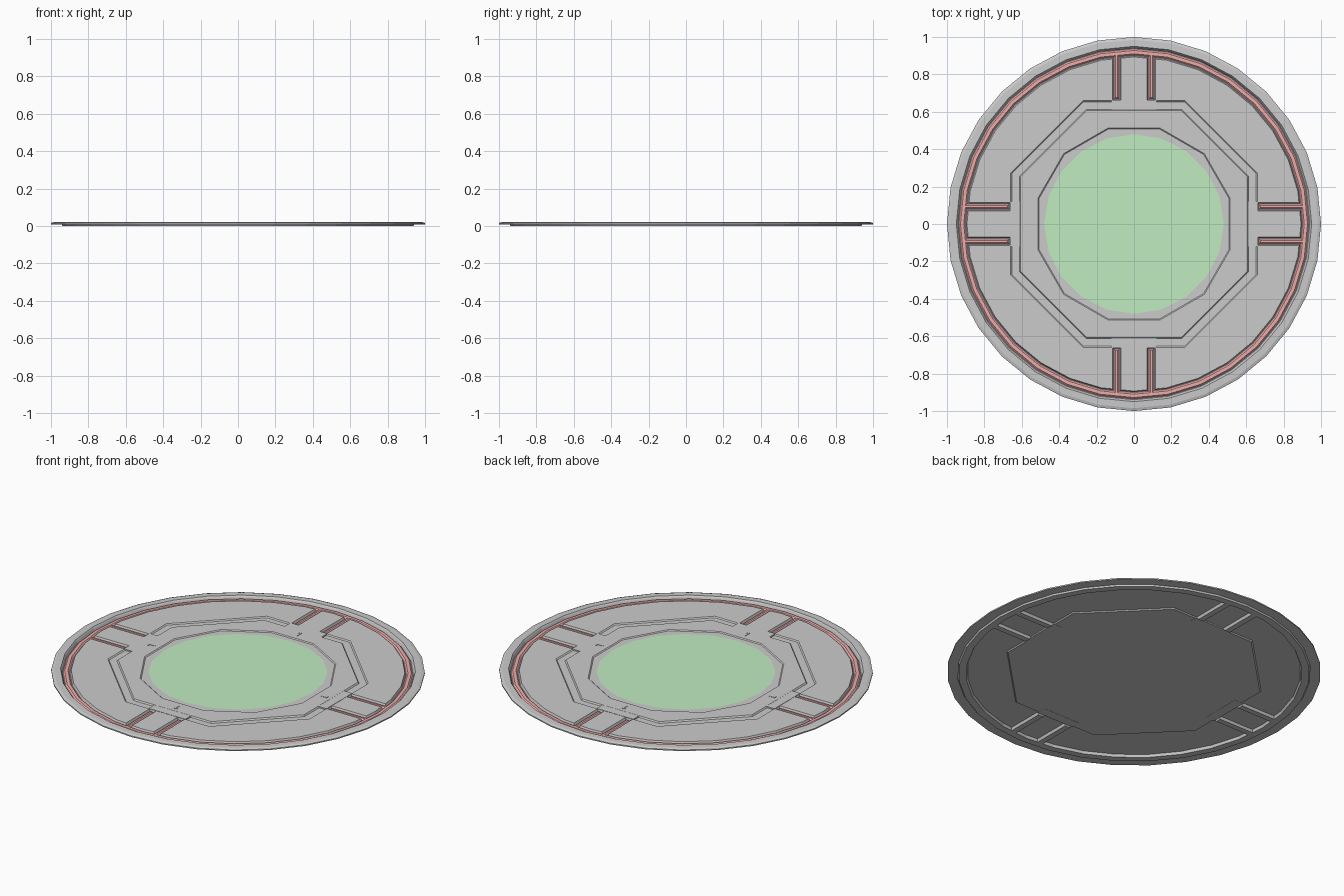
import bpy, bmesh
from math import sin, cos, pi, hypot
from mathutils import Matrix, Vector

if "Cube" in bpy.data.objects:
    bpy.data.objects.remove(bpy.data.objects["Cube"])


def ring(bm, n, r, z, phase=0.0):
    vs = [bm.verts.new((r * cos(2 * pi * i / n + phase), r * sin(2 * pi * i / n + phase), z))
          for i in range(n)]
    return [bm.edges.new((vs[i], vs[(i + 1) % n])) for i in range(n)]


def stepped_sheet(profile):
    """Bridge polygon rings (sides, radius, z, phase) into an upward facing sheet."""
    bm = bmesh.new()
    loops = [ring(bm, *p) for p in profile]
    for a, b in zip(loops, loops[1:]):
        bmesh.ops.bridge_loops(bm, edges=a + b)
    face_up(bm)
    return bm


def face_up(bm):
    bm.normal_update()
    down = [f for f in bm.faces if f.normal.z < 0]
    if down:
        bmesh.ops.reverse_faces(bm, faces=down)
    bm.normal_update()


def finish(bm, name, color=None):
    me = bpy.data.meshes.new(name)
    bm.to_mesh(me)
    bm.free()
    ob = bpy.data.objects.new(name, me)
    bpy.context.collection.objects.link(ob)
    if color:
        mat = bpy.data.materials.new(name + "_colour")
        mat.diffuse_color = color
        mat.use_nodes = True
        mat.node_tree.nodes["Principled BSDF"].inputs["Base Color"].default_value = mat.diffuse_color
        me.materials.append(mat)
    return ob


def add_box(bm, x0, x1, y0, y1, z0, z1, turn):
    m = (Matrix.Rotation(turn, 4, 'Z')
         @ Matrix.Translation(((x0 + x1) / 2, (y0 + y1) / 2, (z0 + z1) / 2))
         @ Matrix.Diagonal((x1 - x0, y1 - y0, z1 - z0, 1)))
    bmesh.ops.create_cube(bm, size=1, matrix=m)


PLATE_Z = 0.015
OCT = pi / 8


def plate_with_track():
    """Flat plate cut along the track; returns the mesh and the track faces."""
    bm = stepped_sheet([(32, 0.945, PLATE_Z), (32, 0.893, PLATE_Z), (8, 0.714, PLATE_Z, OCT)])
    for axis in (Vector((1, 0, 0)), Vector((0, 1, 0))):
        for d in (-0.115, -0.07, 0.07, 0.115):
            bmesh.ops.bisect_plane(bm, geom=bm.verts[:] + bm.edges[:] + bm.faces[:],
                                   plane_co=axis * d, plane_no=axis, dist=1e-5)
    face_up(bm)
    track = []
    for f in bm.faces:
        c = f.calc_center_median()
        if hypot(c.x, c.y) > 0.895 or any(0.07 < abs(v) < 0.115 for v in (c.x, c.y)):
            track.append(f)
    return bm, track


# Main plate with the sunken ring and spoke channels
bm, track = plate_with_track()
bmesh.ops.inset_region(bm, faces=track, use_boundary=True, use_even_offset=True,
                       thickness=0.006, depth=-0.014)
low = min(v.co.z for v in bm.verts)
bmesh.ops.translate(bm, verts=[v for v in bm.verts if v.co.z < PLATE_Z - 0.005],
                    vec=(0, 0, -low))
finish(bm, "main_plate")

# Red strips lying in the channels
bm, track = plate_with_track()
bmesh.ops.inset_region(bm, faces=track, use_boundary=True, use_even_offset=True,
                       thickness=0.009, depth=0)
keep = set(track)
bmesh.ops.delete(bm, geom=[f for f in bm.faces if f not in keep], context='FACES')
bmesh.ops.translate(bm, verts=bm.verts[:], vec=(0, 0, 0.003 - PLATE_Z))
bm.normal_update()
bmesh.ops.inset_region(bm, faces=bm.faces[:], use_boundary=True, use_even_offset=True,
                       thickness=0.008, depth=0.008)
finish(bm, "red_strips", (0.85, 0.42, 0.41, 1))

# Outer rim: closed chamfered band
bm = bmesh.new()
section = [(0.945, 0.008), (1.0, 0.009), (1.0, 0.016), (0.985, 0.021), (0.95, 0.022),
           (0.945, 0.015)]
loops = [ring(bm, 32, r, z) for r, z in section]
for a, b in zip(loops, loops[1:] + loops[:1]):
    bmesh.ops.bridge_loops(bm, edges=a + b)
bmesh.ops.recalc_face_normals(bm, faces=bm.faces[:])
finish(bm, "outer_rim")

# Octagonal groove and inner collar
bm = stepped_sheet([(8, 0.714, PLATE_Z, OCT), (8, 0.707, 0.009, OCT), (8, 0.664, 0.009, OCT),
                    (8, 0.658, 0.017, OCT), (12, 0.532, 0.017, OCT * 2 / 3),
                    (12, 0.526, 0.012, OCT * 2 / 3), (20, 0.48, 0.012)])
finish(bm, "inner_collar")

# Bridges across the groove and small hooked latches on the four sides
bridges, latches = bmesh.new(), bmesh.new()
for k in range(4):
    t = k * pi / 2
    add_box(bridges, -0.12, 0.12, 0.605, 0.662, 0.008, 0.0165, t)
    add_box(latches, 0.0, 0.008, 0.545, 0.585, 0.016, 0.019, t)
    add_box(latches, -0.012, 0.0, 0.577, 0.585, 0.016, 0.019, t)
finish(bridges, "groove_bridges")
finish(latches, "latches")

# Green centre panel
bm = bmesh.new()
bm.faces.new([bm.verts.new((0.48 * cos(pi * i / 10), 0.48 * sin(pi * i / 10), 0.012))
              for i in range(20)])
finish(bm, "centre_panel", (0.53, 0.84, 0.53, 1))
